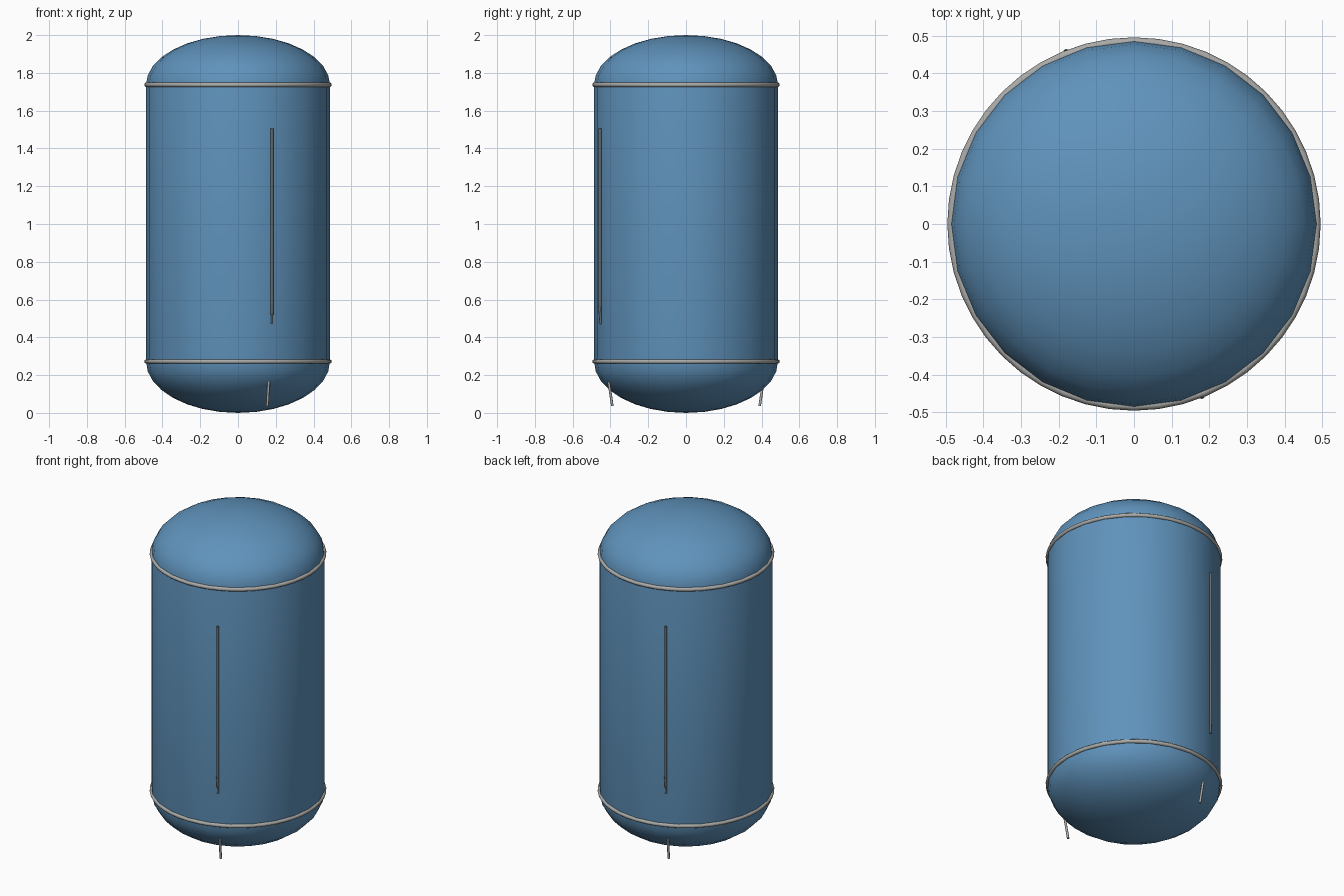
import bpy, bmesh, math
from mathutils import Vector

cube = bpy.data.objects.get("Cube")
if cube:
    bpy.data.objects.remove(cube)

R, LOW, HIGH, TOP = 0.487, 0.272, 1.737, 2.0
SIDES, DOME_STEPS = 24, 8


def material(name, rgb):
    m = bpy.data.materials.new(name)
    m.use_nodes = True
    m.diffuse_color = (*rgb, 1)
    m.node_tree.nodes["Principled BSDF"].inputs["Base Color"].default_value = (*rgb, 1)
    return m


blue = material("tank blue", (0.115, 0.29, 0.50))
steel = material("band steel", (0.40, 0.40, 0.39))
dark = material("dark metal", (0.14, 0.14, 0.14))


def finish(obj, name, mat, angle=40):
    obj.name = name
    obj.data.materials.append(mat)
    bpy.ops.object.select_all(action='DESELECT')
    obj.select_set(True)
    bpy.context.view_layer.objects.active = obj
    bpy.ops.object.shade_smooth_by_angle(angle=math.radians(angle))


def lathe(name, profile, mat):
    """Spin a radius/height profile around the z axis."""
    bm = bmesh.new()
    verts = [bm.verts.new((r, 0, z)) for r, z in profile]
    edges = [bm.edges.new(pair) for pair in zip(verts, verts[1:])]
    bmesh.ops.spin(bm, geom=verts + edges, cent=(0, 0, 0), axis=(0, 0, 1),
                   angle=math.tau, steps=SIDES)
    bmesh.ops.remove_doubles(bm, verts=bm.verts, dist=1e-4)
    bmesh.ops.recalc_face_normals(bm, faces=bm.faces)
    mesh = bpy.data.meshes.new(name)
    bm.to_mesh(mesh)
    bm.free()
    obj = bpy.data.objects.new(name, mesh)
    bpy.context.collection.objects.link(obj)
    finish(obj, name, mat)


def rod(name, start, end, r1, r2, mat):
    a, b = Vector(start), Vector(end)
    bpy.ops.mesh.primitive_cone_add(vertices=10, radius1=r1, radius2=r2,
                                    depth=(b - a).length, location=(a + b) / 2)
    obj = bpy.context.object
    obj.rotation_euler = (b - a).to_track_quat('Z', 'Y').to_euler()
    finish(obj, name, mat)


# Tank: bottom dome, straight wall and top dome in one profile
quarter = [i / DOME_STEPS * math.pi / 2 for i in range(DOME_STEPS + 1)]
bottom = [(R * math.sin(t), LOW - LOW * math.cos(t)) for t in quarter]
top = [(R * math.cos(t), HIGH + (TOP - HIGH) * math.sin(t)) for t in quarter]
lathe("tank_body", bottom + top, blue)

# Bands over the two seams
for name, z in (("lower_band", LOW), ("upper_band", HIGH)):
    bpy.ops.mesh.primitive_torus_add(major_radius=R - 0.003, minor_radius=0.012,
                                     major_segments=48, minor_segments=10,
                                     location=(0, 0, z))
    finish(bpy.context.object, name, steel, 60)

# Gauge rods and small feet, repeated on opposite sides
for side, s in (("front", 1), ("back", -1)):
    rod(f"{side}_gauge_rod", (s * 0.18, -s * 0.455, 0.56),
        (s * 0.18, -s * 0.455, 1.505), 0.008, 0.008, dark)
    rod(f"{side}_gauge_tip", (s * 0.18, -s * 0.452, 0.47),
        (s * 0.18, -s * 0.457, 0.57), 0.006, 0.008, dark)
    rod(f"{side}_foot", (s * 0.155, -s * 0.39, 0.037),
        (s * 0.163, -s * 0.41, 0.17), 0.007, 0.007, steel)
